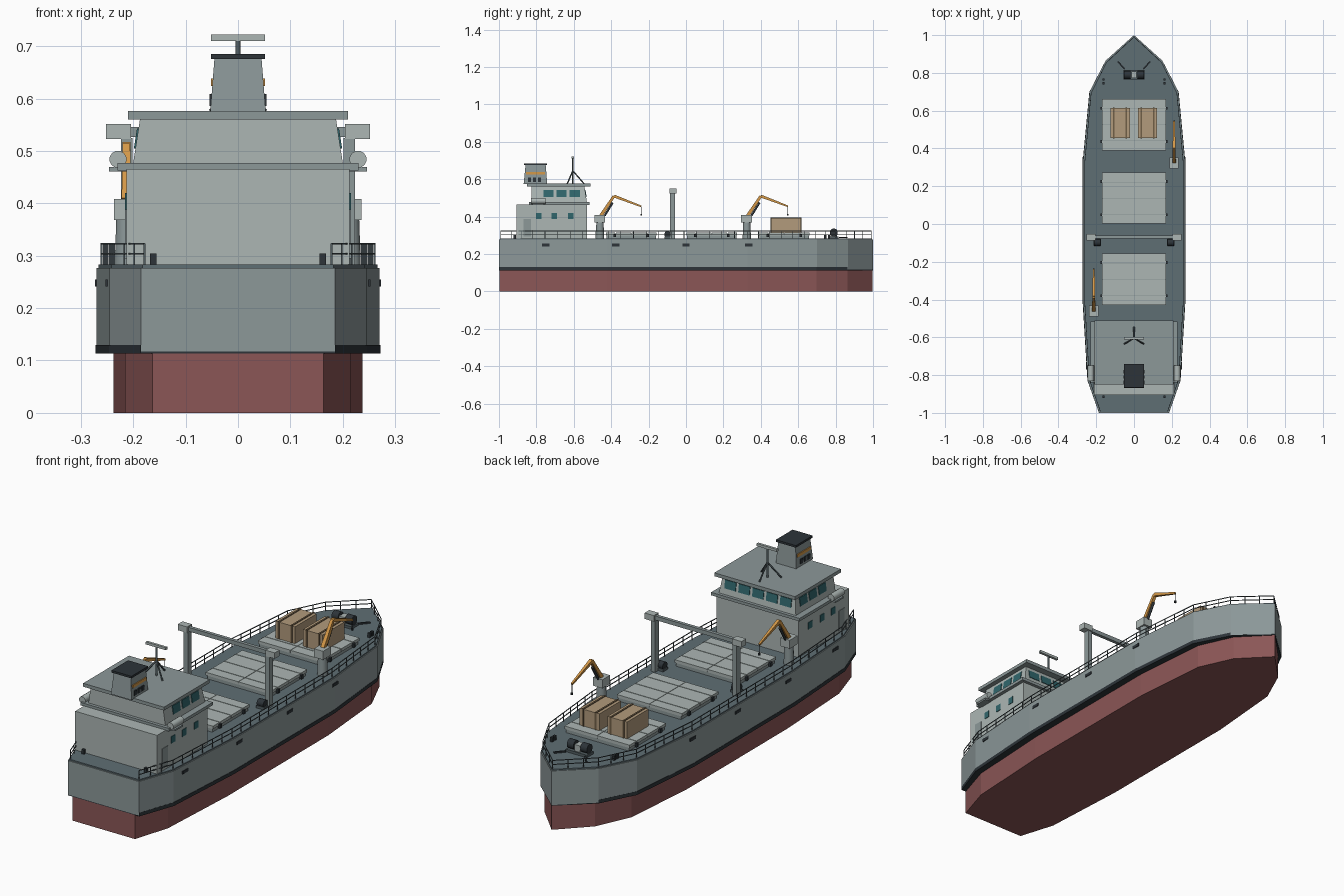
import bpy, bmesh, math
from mathutils import Vector, Matrix

if "Cube" in bpy.data.objects:
    bpy.data.objects.remove(bpy.data.objects["Cube"])


def material(name, r, g, b):
    def lin(c):
        c /= 255
        return c / 12.92 if c <= 0.04045 else ((c + 0.055) / 1.055) ** 2.4
    m = bpy.data.materials.new(name)
    m.diffuse_color = (lin(r), lin(g), lin(b), 1)
    m.use_nodes = True
    m.node_tree.nodes["Principled BSDF"].inputs["Base Color"].default_value = m.diffuse_color
    return m


GREY = material("hull grey", 140, 152, 153)
RED = material("bottom red", 139, 86, 86)
BLACK = material("black", 45, 52, 57)
DECK = material("deck slate", 95, 110, 116)
PALE = material("pale grey", 172, 182, 180)
ORANGE = material("crane orange", 212, 152, 72)
GLASS = material("teal glass", 48, 102, 108)
TAN = material("crate tan", 178, 155, 124)
BROWN = material("strap brown", 112, 94, 70)
STEEL = material("rail steel", 82, 94, 98)


def finish(name, bm, mat):
    bmesh.ops.recalc_face_normals(bm, faces=bm.faces)
    me = bpy.data.meshes.new(name)
    bm.to_mesh(me)
    bm.free()
    me.materials.append(mat)
    ob = bpy.data.objects.new(name, me)
    bpy.context.collection.objects.link(ob)
    return ob


def loft(name, low, high, mat):
    """Closed solid between two rings with equal point counts."""
    bm = bmesh.new()
    a = [bm.verts.new(p) for p in low]
    b = [bm.verts.new(p) for p in high]
    bm.faces.new(a)
    bm.faces.new(b)
    for i in range(len(a)):
        j = (i + 1) % len(a)
        bm.faces.new((a[i], a[j], b[j], b[i]))
    return finish(name, bm, mat)


def rect(x0, x1, y0, y1, z):
    return [(x0, y0, z), (x1, y0, z), (x1, y1, z), (x0, y1, z)]


def box(name, x0, x1, y0, y1, z0, z1, mat):
    return loft(name, rect(x0, x1, y0, y1, z0), rect(x0, x1, y0, y1, z1), mat)


def add_bar(bm, p, q, r, sides=4, r2=None):
    p, q = Vector(p), Vector(q)
    d = q - p
    m = Matrix.Translation((p + q) / 2) @ d.to_track_quat('Z', 'Y').to_matrix().to_4x4()
    m = m @ Matrix.Rotation(math.pi / sides, 4, 'Z')
    bmesh.ops.create_cone(bm, cap_ends=True, segments=sides, radius1=r,
                          radius2=r if r2 is None else r2, depth=d.length, matrix=m)


def bars(name, pairs, r, mat, sides=4, r2=None):
    bm = bmesh.new()
    for p, q in pairs:
        add_bar(bm, p, q, r, sides, r2)
    ob = finish(name, bm, mat)
    if sides > 6:
        for f in ob.data.polygons:
            f.use_smooth = len(f.vertices) == 4
    return ob


# Hull: one plan outline, reused for bottom, stripe, topsides and deck
HALF = [(0.185, -1), (0.245, -0.83), (0.27, -0.42), (0.27, 0.33),
        (0.235, 0.70), (0.15, 0.865)]
PLAN = HALF + [(0, 1)] + [(-x, y) for x, y in reversed(HALF)]


def slab(name, sx, sy, z0, z1, mat):
    ring = [(x * sx, y * sy) for x, y in PLAN]
    return loft(name, [(x, y, z0) for x, y in ring], [(x, y, z1) for x, y in ring], mat)


slab("hull_bottom", 0.88, 0.998, 0, 0.116, RED)
slab("waterline_stripe", 1.006, 0.9985, 0.113, 0.13, BLACK)
slab("hull_topsides", 1, 1, 0.117, 0.277, GREY)
slab("main_deck", 0.985, 0.995, 0.277, 0.283, DECK)

# Side railings follow the outline, open across the transom
path = [Vector((x * 0.965, y * 0.99, 0.283)) for x, y in PLAN]
rails = []
for a, b in zip(path, path[1:]):
    for h in (0.021, 0.04):
        up = Vector((0, 0, h))
        rails.append((a + up, b + up))
    n = max(1, round((b - a).length / 0.065))
    for i in range(n):
        p = a.lerp(b, i / n)
        rails.append((p, p + Vector((0, 0, 0.04))))
rails.append((path[-1], path[-1] + Vector((0, 0, 0.04))))
bars("deck_railing", rails, 0.0022, STEEL)

# Fairleads on the hull sides, bollards on deck
for s in (-1, 1):
    for y, x in ((-0.75, 0.25), (-0.375, 0.27), (0, 0.27), (0.335, 0.27)):
        box("hull_fairlead", *sorted((s * (x - 0.012), s * (x + 0.003))),
            y - 0.02, y + 0.02, 0.241, 0.255, BLACK)
    for x, y in ((0.162, -0.915), (0.162, 0.745), (0.162, 0.765)):
        box("bollard", s * x - 0.006, s * x + 0.006, y - 0.006, y + 0.006, 0.283, 0.304, BLACK)

# Cargo hatches with panelled covers and cleats
for yc in (0.525, 0.137, -0.292):
    box("hatch_coaming", -0.163, 0.163, yc - 0.132, yc + 0.132, 0.283, 0.304, GREY)
    cuts = [yc - 0.137, yc - 0.085, yc, yc + 0.085, yc + 0.137]
    for y0, y1 in zip(cuts, cuts[1:]):
        for x0 in (-0.17, 0.0):
            box("hatch_cover_panel", x0 + 0.001, x0 + 0.169, y0 + 0.0015, y1 - 0.0015,
                0.300, 0.314, PALE)
    box("hatch_cover_seams", -0.168, 0.168, yc - 0.135, yc + 0.135, 0.302, 0.311, GREY)
    for s in (-1, 1):
        for dy in (-0.088, 0.088):
            box("hatch_cleat", s * 0.173 - 0.005, s * 0.173 + 0.005,
                yc + dy - 0.007, yc + dy + 0.007, 0.29, 0.308, BLACK)

# Deck cargo crates with straps
for xc in (-0.073, 0.071):
    box("crate", xc - 0.051, xc + 0.051, 0.455, 0.615, 0.314, 0.393, TAN)
    for dx in (-0.033, 0.033):
        box("crate_strap", xc + dx - 0.004, xc + dx + 0.004, 0.452, 0.618, 0.314, 0.396, BROWN)

# Accommodation block
box("deckhouse", -0.213, 0.213, -0.905, -0.53, 0.283, 0.465, PALE)
box("bridge_deck", -0.23, 0.23, -0.84, -0.515, 0.463, 0.477, GREY)
loft("wheelhouse", rect(-0.2, 0.2, -0.825, -0.53, 0.477),
     rect(-0.187, 0.187, -0.825, -0.543, 0.561), PALE)
box("wheelhouse_roof", -0.21, 0.21, -0.85, -0.51, 0.56, 0.576, GREY)


# Windows lie on the sloping wheelhouse walls
def inset(z):
    return (z - 0.477) / 0.084 * 0.013


Z0, Z1 = 0.505, 0.543
for s in (-1, 1):
    for y in (-0.735, -0.665, -0.595):
        rings = [rect(*sorted((s * (0.192 - inset(z)), s * (0.203 - inset(z)))),
                      y - 0.027, y + 0.027, z) for z in (Z0, Z1)]
        loft("bridge_side_window", *rings, GLASS)
    for y in (-0.787, -0.705, -0.617):
        box("cabin_window", *sorted((s * 0.21, s * 0.2155)), y - 0.015, y + 0.015,
            0.388, 0.42, GLASS)
    box("cabin_door", *sorted((s * 0.21, s * 0.2155)), -0.87, -0.828, 0.295, 0.388, GREY)
    # Life raft canister and its cradle
    bars("life_raft", [((s * 0.229, -0.83, 0.484), (s * 0.229, -0.75, 0.484))], 0.0165, PALE, 12)
    box("raft_cradle", s * 0.228 - 0.018, s * 0.228 + 0.018, -0.82, -0.76, 0.461, 0.469, GREY)
for i in range(5):
    x = (i - 2) * 0.072
    rings = [rect(x - 0.029, x + 0.029, -0.538 - inset(z), -0.527 - inset(z), z) for z in (Z0, Z1)]
    loft("bridge_front_window", *rings, GLASS)

# Funnel with cap, coloured band and side vents
loft("funnel", rect(-0.053, 0.053, -0.868, -0.742, 0.574),
     rect(-0.045, 0.045, -0.858, -0.75, 0.676), GREY)
box("funnel_cap", -0.052, 0.052, -0.866, -0.742, 0.675, 0.685, BLACK)
for s in (-1, 1):
    box("funnel_band", *sorted((s * 0.044, s * 0.052)), -0.855, -0.755, 0.624, 0.638, ORANGE)
    for y in (-0.837, -0.81, -0.783):
        box("funnel_vent", *sorted((s * 0.047, s * 0.0545)), y - 0.009, y + 0.009,
            0.586, 0.609, BLACK)

# Radar mast on tripod legs
bars("mast_pole", [((0, -0.605, 0.576), (0, -0.605, 0.712))], 0.005, STEEL, 8)
bars("mast_legs", [((0, -0.605, 0.645), (0.06 * math.cos(a), -0.605 + 0.06 * math.sin(a), 0.576))
                   for a in (math.pi / 2, math.pi * 7 / 6, math.pi * 11 / 6)], 0.004, STEEL, 6)
box("radar_bar", -0.052, 0.052, -0.611, -0.599, 0.71, 0.722, PALE)

# Gantry amidships with winches at its feet
for s in (-1, 1):
    box("gantry_post", s * 0.212 - 0.011, s * 0.212 + 0.011, -0.085, -0.058, 0.283, 0.525, GREY)
    box("gantry_head", s * 0.228 - 0.024, s * 0.228 + 0.024, -0.087, -0.052, 0.523, 0.551, PALE)
    bars("gantry_winch", [((s * 0.178, -0.098, 0.305), (s * 0.212, -0.098, 0.305))],
         0.018, BLACK, 12)
    box("winch_seat", s * 0.195 - 0.02, s * 0.195 + 0.02, -0.115, -0.08, 0.283, 0.295, STEEL)
box("gantry_beam", -0.21, 0.21, -0.078, -0.062, 0.527, 0.546, GREY)

# Two deck cranes with knuckle booms reaching forward
for x, y in ((0.212, 0.325), (-0.213, -0.46)):
    bars("crane_pedestal", [((x, y, 0.283), (x, y, 0.37))], 0.023, GREY, 12, 0.02)
    box("crane_cab", x - 0.024, x + 0.024, y - 0.03, y + 0.028, 0.368, 0.408, PALE)
    root, knee, tip = (x, y + 0.005, 0.405), (x, y + 0.075, 0.51), (x, y + 0.22, 0.455)
    bars("crane_lower_boom", [(root, knee)], 0.013, ORANGE, 4, 0.01)
    bars("crane_upper_boom", [(knee, tip)], 0.011, ORANGE, 4, 0.006)
    bars("crane_ram", [((x, y + 0.025, 0.405), (x, y + 0.068, 0.475))], 0.006, BLACK, 8)
    bars("crane_wire", [(tip, (x, y + 0.22, 0.412))], 0.002, BLACK)
    box("crane_hook", x - 0.004, x + 0.004, y + 0.216, y + 0.224, 0.405, 0.415, BLACK)

# Anchor windlass and chains on the foredeck
box("windlass_base", -0.055, 0.055, 0.765, 0.815, 0.283, 0.295, STEEL)
box("windlass_gearbox", -0.014, 0.014, 0.772, 0.808, 0.29, 0.325, PALE)
for s in (-1, 1):
    bars("windlass_drum", [((s * 0.018, 0.79, 0.315), (s * 0.052, 0.79, 0.315))], 0.022, BLACK, 12)
    bars("anchor_chain", [((s * 0.05, 0.82, 0.288), (s * 0.085, 0.86, 0.288))], 0.005, BLACK)
